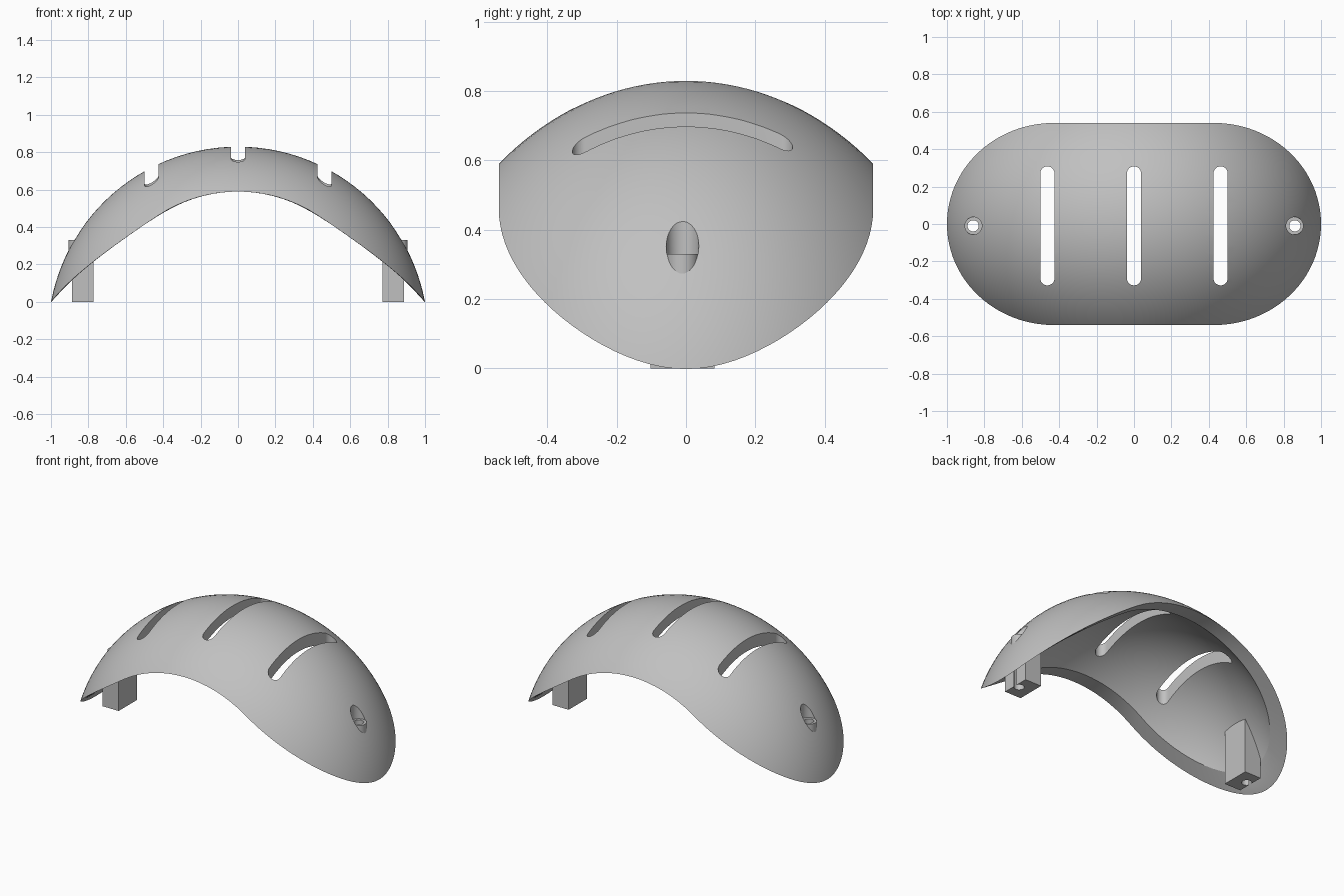
import bpy, bmesh
from math import sin, cos, pi, sqrt

if "Cube" in bpy.data.objects:
    bpy.data.objects.remove(bpy.data.objects["Cube"])

grey = bpy.data.materials.new("plain grey")
grey.use_nodes = True
colour = (0.53, 0.53, 0.53, 1)
grey.diffuse_color = colour
grey.node_tree.nodes["Principled BSDF"].inputs["Base Color"].default_value = colour

RX, RY, RZ, BASE = 1.017, 0.837, 1.017, -0.187   # outer ellipsoid
WALL = 0.07
STRAIGHT, HALF_Y = 0.43, 0.54                    # plan outline
OFF_Y = -0.01                                    # slots and feet sit a little forward
HOLE_X = 0.86


def dome(x, y, inset=0.0):
    a, b, c = RX - inset, RY - inset, RZ - inset
    return BASE + c * sqrt(max(0, 1 - (x / a) ** 2 - (y / b) ** 2))


def rim_height(x):
    d = min(1, max(0, abs(x) - STRAIGHT) / (1 - STRAIGHT))
    return dome(x, HALF_Y * sqrt(1 - d * d))


def finish(name, bm):
    bmesh.ops.recalc_face_normals(bm, faces=bm.faces)
    mesh = bpy.data.meshes.new(name)
    bm.to_mesh(mesh)
    bm.free()
    mesh.materials.append(grey)
    obj = bpy.data.objects.new(name, mesh)
    bpy.context.collection.objects.link(obj)
    return obj


def prism(name, outline, low, high):
    """Vertical prism over a plan outline."""
    bm = bmesh.new()
    face = bm.faces.new([bm.verts.new((x, y, low)) for x, y in outline])
    new = bmesh.ops.extrude_face_region(bm, geom=[face])["geom"]
    tops = [v for v in new if isinstance(v, bmesh.types.BMVert)]
    bmesh.ops.translate(bm, verts=tops, vec=(0, 0, high - low))
    return finish(name, bm)


def capsule(x, y, radius, half=0.0, n=20):
    """Round outline, stretched along y by half on each side."""
    pts = [(x + radius * cos(pi * i / n), y + half + radius * sin(pi * i / n)) for i in range(n + 1)]
    pts += [(x - radius * cos(pi * i / n), y - half - radius * sin(pi * i / n)) for i in range(n + 1)]
    return pts if half else pts[:n] + pts[n + 1:-1]


def activate(obj):
    bpy.ops.object.select_all(action="DESELECT")
    obj.select_set(True)
    bpy.context.view_layer.objects.active = obj


def cut(obj, cutter):
    cutter.hide_render = True
    mod = obj.modifiers.new("cut", "BOOLEAN")
    mod.operation, mod.solver, mod.object = "DIFFERENCE", "EXACT", cutter
    activate(obj)
    bpy.ops.object.modifier_apply(modifier=mod.name)
    bpy.data.objects.remove(cutter)


def smooth(obj):
    activate(obj)
    bpy.ops.object.shade_smooth_by_angle(angle=0.5)


# Plan outline: straight sides with half-elliptic ends
ARC, SIDE = 48, 16
outline = []
for s in (1, -1):
    for i in range(ARC + 1):
        t = -pi / 2 + pi * i / ARC
        outline.append((s * (STRAIGHT + (1 - STRAIGHT) * cos(t)), s * HALF_Y * sin(t)))
    for i in range(1, SIDE):
        outline.append((s * STRAIGHT * (1 - 2 * i / SIDE), s * HALF_Y))


def inner_scale(x, y):
    """How far along the ray the inner dome meets the rim."""
    lo, hi = 0.0, 1.0
    for _ in range(40):
        m = (lo + hi) / 2
        if dome(m * x, m * y, WALL) > rim_height(m * x):
            lo = m
        else:
            hi = m
    return lo


inner_outline = []
for x, y in outline:
    k = inner_scale(x, y)
    inner_outline.append((k * x, k * y))

# Shell: outer and inner domes joined by a rim
bm = bmesh.new()
RINGS = 28


def bridge(a, b):
    for i in range(len(a)):
        j = (i + 1) % len(a)
        bm.faces.new((a[i], a[j], b[j], b[i]))


def sheet(loop, inset):
    centre = bm.verts.new((0, 0, dome(0, 0, inset)))
    prev = None
    for r in range(1, RINGS + 1):
        k = sin(pi / 2 * r / RINGS)
        ring = [bm.verts.new((k * x, k * y, dome(k * x, k * y, inset))) for x, y in loop]
        if prev:
            bridge(prev, ring)
        else:
            for i in range(len(ring)):
                bm.faces.new((centre, ring[i], ring[(i + 1) % len(ring)]))
        prev = ring
    return prev


bridge(sheet(outline, 0), sheet(inner_outline, WALL))
shell = finish("shell", bm)

# Three long vent slots
for x in (-0.463, 0, 0.463):
    cut(shell, prism("slot_cutter", capsule(x, OFF_Y, 0.038, 0.28), 0.3, 1.2))

for side, label in ((1, "left"), (-1, "right")):
    x = side * HOLE_X
    # Screw recess and through hole in the shell
    cut(shell, prism("recess_cutter", capsule(x, OFF_Y, 0.047), 0.33, 1))
    cut(shell, prism("hole_cutter", capsule(x, OFF_Y, 0.03), -0.5, 0.9))

    # Foot: block with a sloping top buried in the shell wall
    near, far = side * 0.772, side * 0.888
    foot = prism(label + "_foot", [(near, OFF_Y - 0.092), (far, OFF_Y - 0.092),
                                   (far, OFF_Y + 0.092), (near, OFF_Y + 0.092)], 0, 0.39)
    for v in foot.data.vertices:
        if v.co.z > 0.1 and abs(v.co.x) > 0.83:
            v.co.z = 0.21
    cut(foot, prism("hole_cutter", capsule(x, OFF_Y, 0.03), -0.5, 0.9))
    # Recess keeps the screw seat clear
    cut(foot, prism("recess_cutter", capsule(x, OFF_Y, 0.047), 0.33, 1))
    smooth(foot)

    # Boss: short tube that forms the screw seat
    boss = prism(label + "_screw_boss", capsule(x, OFF_Y, 0.0465), 0.17, 0.33)
    cut(boss, prism("hole_cutter", capsule(x, OFF_Y, 0.03), -0.5, 0.9))
    smooth(boss)

smooth(shell)
